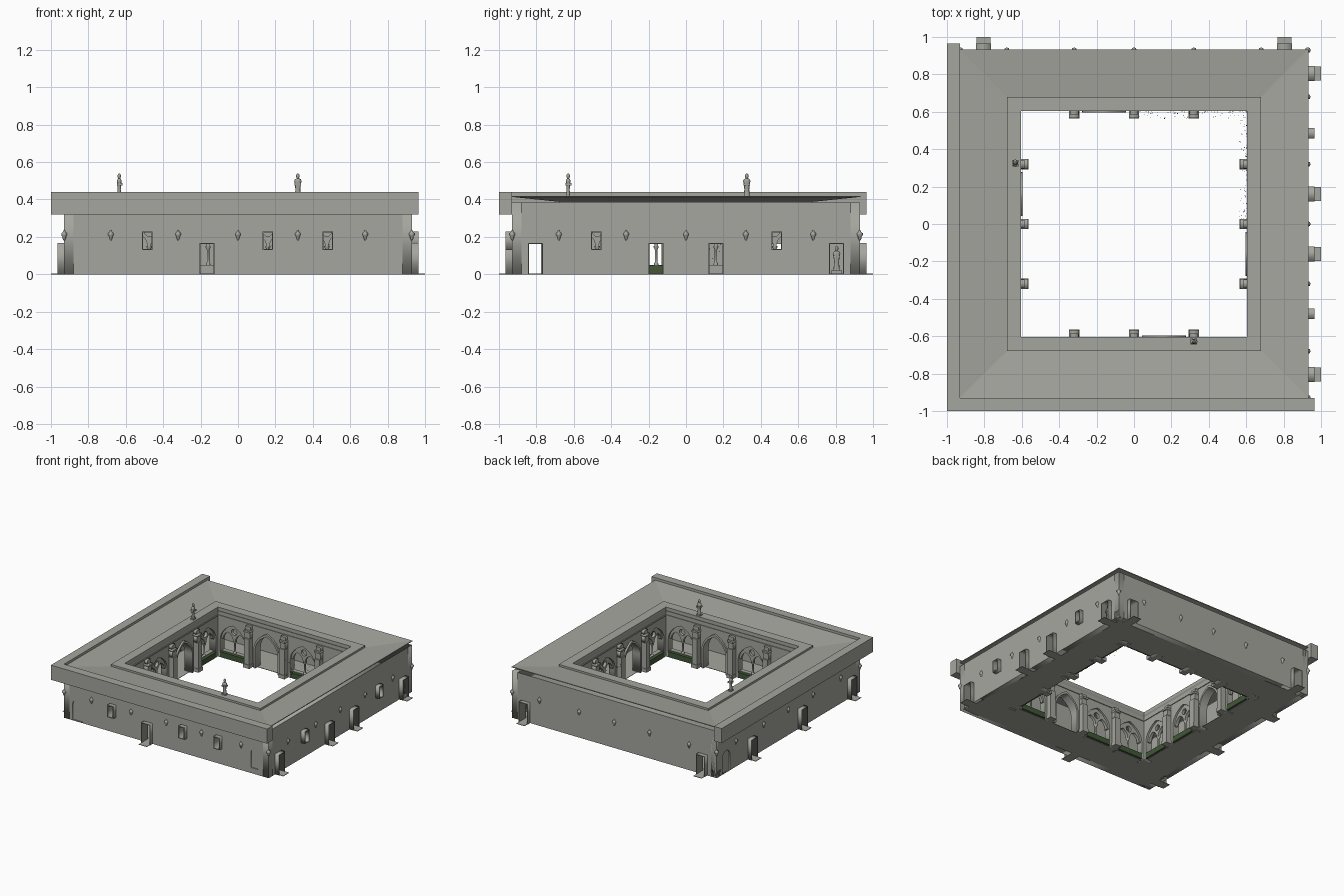
import bpy, bmesh, math, random
from mathutils import Matrix, Vector

cube = bpy.data.objects.get("Cube")
if cube:
    bpy.data.objects.remove(cube)
random.seed(4)


def material(name, rgb):
    m = bpy.data.materials.new(name)
    m.use_nodes = True
    m.diffuse_color = (*rgb, 1)
    m.node_tree.nodes["Principled BSDF"].inputs["Base Color"].default_value = (*rgb, 1)
    return m


stone = material("grey stone", (0.38, 0.38, 0.345))
leaf = material("dark green leaves", (0.055, 0.095, 0.04))
SIDES = ["front", "right", "back", "left"]


# Local frame of a side: u runs along the wall, d is the distance out from the centre
def emit(name, bm, mat=stone, side=0):
    bmesh.ops.recalc_face_normals(bm, faces=bm.faces)
    bm.transform(Matrix.Rotation(side * math.pi / 2, 4, "Z"))
    me = bpy.data.meshes.new(name)
    bm.to_mesh(me)
    bm.free()
    me.materials.append(mat)
    ob = bpy.data.objects.new(name, me)
    bpy.context.collection.objects.link(ob)
    return ob


def box(bm, u0, u1, d0, d1, z0, z1):
    mid = Vector(((u0 + u1) / 2, -(d0 + d1) / 2, (z0 + z1) / 2))
    size = Matrix.Diagonal((u1 - u0, d1 - d0, z1 - z0, 1))
    bmesh.ops.create_cube(bm, size=1, matrix=Matrix.Translation(mid) @ size)


def panel(bm, outline, d0, d1, holes=()):
    """Upright slab with the given outline and holes, added to bm."""
    cu = bpy.data.curves.new("outline", "CURVE")
    cu.dimensions, cu.fill_mode, cu.extrude = "2D", "BOTH", (d1 - d0) / 2
    for pts in [outline, *holes]:
        sp = cu.splines.new("POLY")
        sp.points.add(len(pts) - 1)
        for p, (u, z) in zip(sp.points, pts):
            p.co = (u, z, 0, 1)
        sp.use_cyclic_u = True
    ob = bpy.data.objects.new("outline", cu)
    bpy.context.collection.objects.link(ob)
    bpy.context.view_layer.update()
    me = bpy.data.meshes.new_from_object(ob.evaluated_get(bpy.context.evaluated_depsgraph_get()))
    me.transform(Matrix.Translation((0, -(d0 + d1) / 2, 0)) @ Matrix.Rotation(math.pi / 2, 4, "X"))
    bm.from_mesh(me)
    bmesh.ops.remove_doubles(bm, verts=bm.verts, dist=1e-5)
    bpy.data.objects.remove(ob)
    bpy.data.curves.remove(cu)
    bpy.data.meshes.remove(me)


def rect(u, w, z0, z1):
    return [(u + w / 2, z0), (u + w / 2, z1), (u - w / 2, z1), (u - w / 2, z0)]


def arch(u, w, z0, spring, rise, pointed=True, n=7):
    """Arch opening, listed from its right foot over the top to its left foot."""
    end = math.pi / 3 if pointed else math.pi / 2
    half = []
    for i in range(n + 1):
        a = end * i / n
        x = w * math.cos(a) - w / 2 if pointed else w / 2 * math.cos(a)
        half.append((x, spring + rise * math.sin(a) / math.sin(end)))
    if z0 < spring:
        half.insert(0, (w / 2, z0))
    return [(u + x, z) for x, z in half] + [(u - x, z) for x, z in reversed(half[:-1])]


def notched(half, top, openings):
    """Wall outline whose foot is cut by openings given from left to right."""
    pts = [(half, 0), (half, top), (-half, top), (-half, 0)]
    for o in openings:
        pts += reversed(o)
    return pts


def sweep(name, profile):
    """Square ring with a closed (distance, height) profile."""
    bm = bmesh.new()
    rings = [[bm.verts.new((sx * d, sy * d, z)) for d, z in profile]
             for sx, sy in ((1, 1), (-1, 1), (-1, -1), (1, -1))]
    n = len(profile)
    for k in range(4):
        a, b = rings[k], rings[(k + 1) % 4]
        for i in range(n):
            j = (i + 1) % n
            bm.faces.new((a[i], a[j], b[j], b[i]))
    emit(name, bm)


def flat_ring(name, d0, d1, z0, z1):
    sweep(name, [(d0, z0), (d1, z0), (d1, z1), (d0, z1)])


def lathe(bm, profile, u, d, z, depth=1.0, n=10):
    """Turned shape from (radius, height) points; depth squashes it front to back."""
    rings = []
    for r, h in profile:
        rings.append([bm.verts.new((u + r * math.cos(math.tau * i / n),
                                    -d + r * depth * math.sin(math.tau * i / n), z + h)) for i in range(n)])
    for a, b in zip(rings, rings[1:]):
        for i in range(n):
            bm.faces.new((a[i], a[(i + 1) % n], b[(i + 1) % n], b[i])).smooth = True
    bm.faces.new(rings[0])
    bm.faces.new(rings[-1])


def statue(name, side, u, d, z):
    bm = bmesh.new()
    box(bm, u - 0.017, u + 0.017, d - 0.014, d + 0.014, z, z + 0.012)
    lathe(bm, [(0.016, 0.012), (0.013, 0.045), (0.016, 0.075), (0.02, 0.09), (0.016, 0.1), (0.005, 0.106)],
          u, d, z, 0.65)
    lathe(bm, [(0.004, 0.102), (0.009, 0.112), (0.0095, 0.122), (0.003, 0.132)], u, d, z)
    # Folded arms
    for s in (-1, 1):
        box(bm, u + s * 0.011 - 0.007, u + s * 0.011 + 0.007, d - 0.017, d + 0.013, z + 0.068, z + 0.08)
    emit(name, bm, stone, side)


# Openings by side, along u
DOORS = {0: [-0.165], 1: [-0.805, -0.16, 0.16, 0.805], 2: [-0.805, 0.805], 3: [-0.485, 0.165, 0.81]}
WINDOWS = {0: [-0.485, 0.16, 0.48], 1: [-0.48, 0.485], 2: [], 3: []}
BLIND = {0: [arch(-0.805, 0.095, 0.006, 0.13, 0.05, False), arch(0.8, 0.065, 0.045, 0.165, 0.035, False)],
         1: [], 2: [], 3: [arch(-0.805, 0.095, 0.006, 0.13, 0.05, False)]}
OPEN_BAY = [0.16, -0.16, 0.16, -0.16]
BAYS = [-0.475, -0.16, 0.16, 0.475]

for side, label in enumerate(SIDES):
    # Outer wall with doors, windows and blind arches
    bm = bmesh.new()
    doors = [rect(u, 0.07, 0, 0.163) for u in DOORS[side]]
    windows = [rect(u, 0.044, 0.136, 0.224) for u in WINDOWS[side]]
    panel(bm, notched(0.93, 0.385, doors), 0.88, 0.93, windows + BLIND[side])
    emit(label + "_outer_wall", bm, stone, side)
    if BLIND[side]:
        bm = bmesh.new()
        for shape in BLIND[side]:
            us = [p[0] for p in shape]
            box(bm, min(us) - 0.01, max(us) + 0.01, 0.885, 0.922, 0.003, 0.21)
        emit(label + "_blind_arch_fill", bm, stone, side)

    # Projecting door and window surrounds, with doorsteps
    bm = bmesh.new()
    for u, hole in zip(DOORS[side], doors):
        panel(bm, rect(u, 0.08, 0, 0.168)[:3] + [(u - 0.04, 0)] + hole[::-1], 0.92, 0.965)
        box(bm, u - 0.037, u + 0.037, 0.88, 1.0, 0, 0.004)
    for u, hole in zip(WINDOWS[side], windows):
        panel(bm, rect(u, 0.056, 0.13, 0.23), 0.92, 0.965, [hole])
    emit(label + "_door_and_window_surrounds", bm, stone, side)

    # Hanging corbels along the wall
    bm = bmesh.new()
    for u in (-0.93, -0.68, -0.32, 0, 0.32, 0.68, 0.93):
        lathe(bm, [(0.002, 0), (0.008, 0.012), (0.009, 0.02), (0.015, 0.03), (0.015, 0.04), (0.007, 0.046),
                   (0.003, 0.056)], u, 0.929, 0.18, 1, 8)
    emit(label + "_wall_corbels", bm, stone, side)

    # Arcade wall facing the courtyard
    bm = bmesh.new()
    panel(bm, notched(0.67, 0.385, [arch(u, 0.205 if u == OPEN_BAY[side] else 0.23, 0, 0.15, 0.135)
                                    for u in BAYS]), 0.612, 0.67)
    emit(label + "_arcade_wall", bm, stone, side)

    # Moulding round the one open passage arch
    bm = bmesh.new()
    u = OPEN_BAY[side]
    panel(bm, arch(u, 0.235, 0, 0.15, 0.155) + arch(u, 0.205, 0, 0.15, 0.135)[::-1], 0.597, 0.62)
    emit(label + "_passage_moulding", bm, stone, side)

    # Tracery, central columns, low walls and hedges in the other bays
    bm, hedge = bmesh.new(), bmesh.new()
    for u in BAYS:
        if u == OPEN_BAY[side]:
            continue
        outline = arch(u, 0.232, 0.15, 0.15, 0.137)
        for s in (-1, 1):
            outline += reversed(arch(u + s * 0.055, 0.092, 0.15, 0.15, 0.065))
        ring = [(u + 0.025 * math.cos(a * math.tau / 12), 0.228 + 0.025 * math.sin(a * math.tau / 12))
                for a in range(12)]
        panel(bm, outline, 0.628, 0.652, [ring])
        lathe(bm, [(0.012, 0.05), (0.012, 0.058), (0.007, 0.062), (0.007, 0.132), (0.014, 0.146), (0.014, 0.152)],
              u, 0.64, 0)
        box(bm, u - 0.116, u + 0.116, 0.632, 0.668, 0, 0.05)
        box(hedge, u - 0.114, u + 0.114, 0.607, 0.633, 0.003, 0.047)
    emit(label + "_tracery", bm, stone, side)
    emit(label + "_hedge", hedge, leaf, side)

    # Stepped buttresses between the bays
    bm = bmesh.new()
    for u in (-0.32, 0, 0.32):
        box(bm, u - 0.028, u + 0.028, 0.563, 0.615, 0, 0.03)
        box(bm, u - 0.024, u + 0.024, 0.568, 0.615, 0.03, 0.24)
        panel(bm, rect(u, 0.048, 0.24, 0.29), 0.578, 0.615)
        panel(bm, rect(u, 0.054, 0.29, 0.305), 0.568, 0.615)
        panel(bm, rect(u, 0.044, 0.305, 0.335), 0.585, 0.615)
    emit(label + "_buttresses", bm, stone, side)

# Gallery floor, sloping roof, raised rim and string course
flat_ring("gallery_floor", 0.625, 0.925, 0, 0.003)
sweep("roof", [(0.932, 0.42), (0.67, 0.393), (0.67, 0.387), (0.932, 0.414)])
sweep("roof_rim", [(0.605, 0.41), (0.605, 0.385), (0.613, 0.37), (0.672, 0.37), (0.68, 0.385), (0.68, 0.41)])
flat_ring("string_course", 0.606, 0.62, 0.335, 0.345)

# Parapets over the front and one flank
bm = bmesh.new()
box(bm, -1, 0.965, 0.93, 1, 0.32, 0.44)
emit("front_parapet", bm)
bm = bmesh.new()
box(bm, -0.965, 0.93, 0.93, 1, 0.32, 0.44)
emit("left_parapet", bm, stone, 3)

# Statues on the rim and in one doorway
statue("front_roof_statue", 0, 0.32, 0.63, 0.408)
statue("left_roof_statue", 3, -0.325, 0.635, 0.408)
statue("doorway_statue", 1, 0.805, 0.93, 0.02)
bm = bmesh.new()
box(bm, 0.775, 0.835, 0.9, 0.955, 0.004, 0.02)
emit("doorway_statue_base", bm, stone, 1)

# Loose ivy leaves in the back corner
bm = bmesh.new()
for side in (1, 2):
    for i in range(110):
        u = random.uniform(0, 0.6) * (1 if side == 1 else -1)
        p = Vector((u, -0.603 + 0.04 * random.random() ** 2, random.uniform(0.005, 0.2)))
        turn = Matrix.Rotation(random.uniform(0, math.tau), 4, Vector((random.random(), random.random(), 1)).normalized())
        place = Matrix.Rotation(side * math.pi / 2, 4, "Z") @ Matrix.Translation(p) @ turn
        bm.faces.new([bm.verts.new(place @ Vector(c)) for c in ((-0.003, 0, 0), (0, 0, -0.003), (0.003, 0, 0), (0, 0, 0.004))])
emit("ivy_leaves", bm, leaf)
